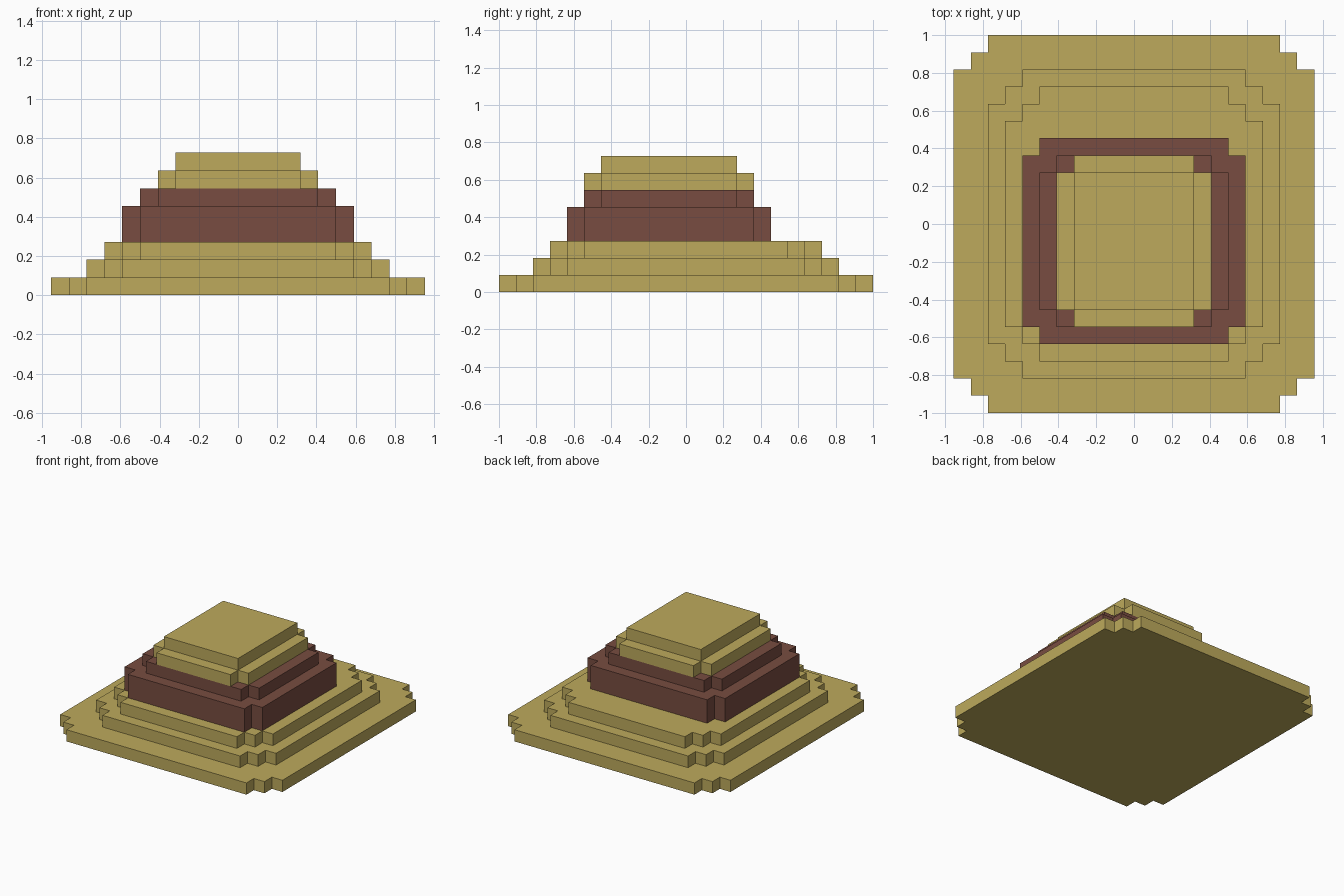
import bpy
import bmesh

if "Cube" in bpy.data.objects:
    bpy.data.objects.remove(bpy.data.objects["Cube"], do_unlink=True)

U = 2 / 22  # one block


def make_material(name, rgb):
    mat = bpy.data.materials.new(name)
    mat.use_nodes = True
    mat.diffuse_color = (*rgb, 1)
    mat.node_tree.nodes["Principled BSDF"].inputs["Base Color"].default_value = (*rgb, 1)
    return mat


sand = make_material("sand", (0.509, 0.402, 0.107))
brown = make_material("brown", (0.188, 0.073, 0.052))


def outline(half_x, front, back, steps):
    """Rectangle whose corners are cut into staircases of single blocks."""
    corner = []
    for i in range(steps + 1):
        corner.append((half_x - i, steps - i))
        if i < steps:
            corner.append((half_x - i - 1, steps - i))
    # corner holds (x, inset from the end), going from the side to the end
    back_right = [(x, back - d) for x, d in corner]
    back_left = [(-x, y) for x, y in reversed(back_right)]
    front_left = [(-x, front + d) for x, d in corner]
    front_right = [(-x, y) for x, y in reversed(front_left)]
    return back_right + back_left + front_left + front_right


def tier(name, half_x, front, back, bottom, top, steps, mat):
    bm = bmesh.new()
    verts = [bm.verts.new((x * U, y * U, bottom * U))
             for x, y in outline(half_x, front, back, steps)]
    base = bm.faces.new(verts)
    ext = bmesh.ops.extrude_face_region(bm, geom=[base], use_keep_orig=True)
    moved = [g for g in ext["geom"] if isinstance(g, bmesh.types.BMVert)]
    bmesh.ops.translate(bm, verts=moved, vec=(0, 0, (top - bottom) * U))
    bmesh.ops.recalc_face_normals(bm, faces=bm.faces)
    mesh = bpy.data.meshes.new(name)
    bm.to_mesh(mesh)
    bm.free()
    mesh.materials.append(mat)
    obj = bpy.data.objects.new(name, mesh)
    bpy.context.collection.objects.link(obj)


# Wide stepped foundation
tier("base_tier", 10.5, -11, 11, 0, 1, 2, sand)
tier("second_tier", 8.5, -9, 9, 1, 2, 2, sand)
tier("third_tier", 7.5, -8, 8, 2, 3, 2, sand)
# Brown band, set towards the front
tier("brown_wall", 6.5, -7, 5, 3, 5, 1, brown)
tier("brown_ledge", 5.5, -6, 4, 5, 6, 1, brown)
# Cap
tier("cap_tier", 4.5, -6, 4, 6, 7, 1, sand)
tier("top_slab", 3.5, -5, 3, 7, 8, 0, sand)
